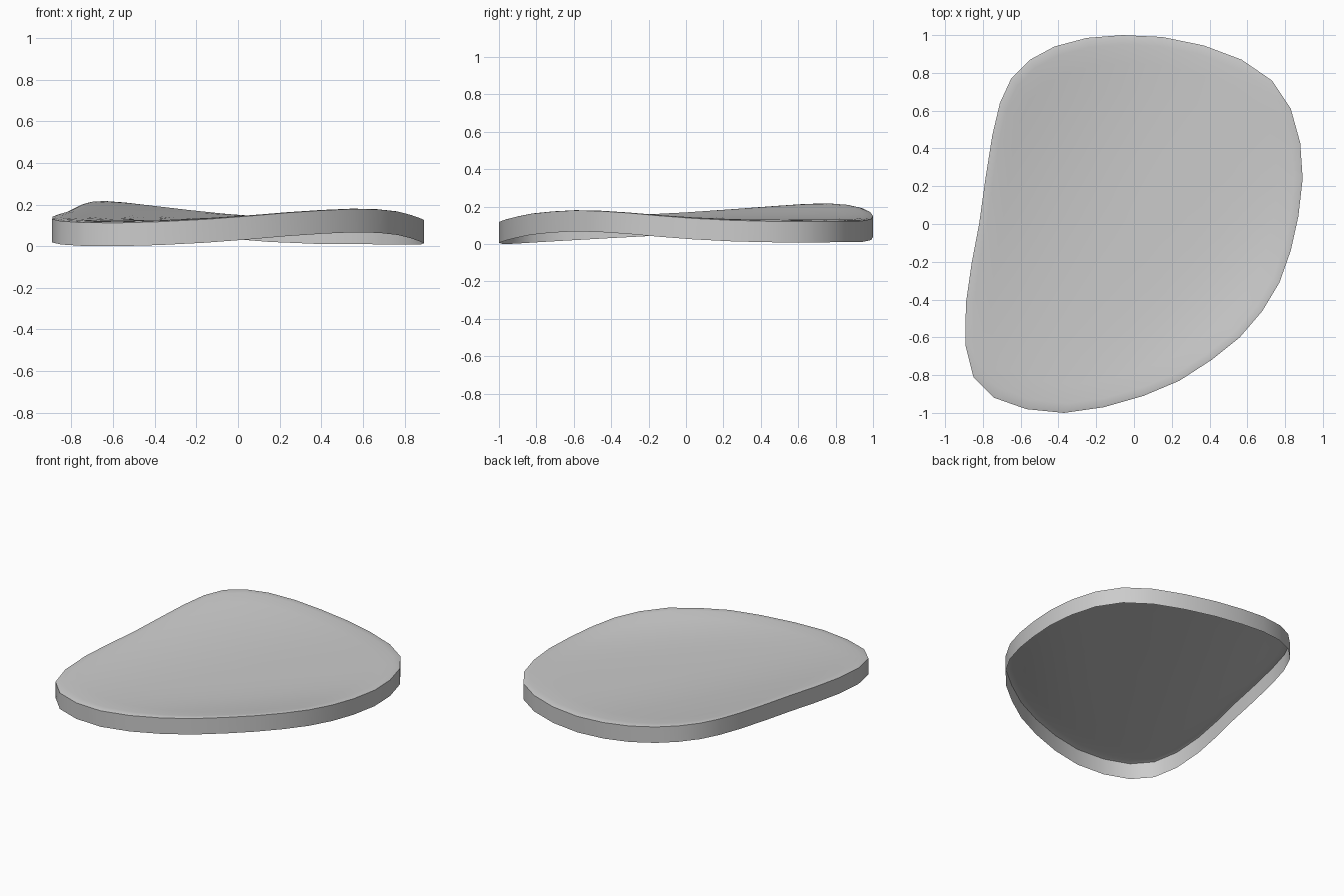
import bpy, bmesh

if "Cube" in bpy.data.objects:
    bpy.data.objects.remove(bpy.data.objects["Cube"])

# Plan outline of the plate, clockwise from the back
OUTLINE = [(-.06, 1), (.15, .99), (.37, .945), (.57, .87), (.73, .76), (.83, .61),
           (.88, .43), (.893, .24), (.87, .04), (.83, -.14), (.77, -.31), (.68, -.46),
           (.56, -.6), (.41, -.72), (.24, -.83), (.05, -.91), (-.16, -.97), (-.37, -1),
           (-.57, -.98), (-.74, -.92), (-.85, -.81), (-.893, -.64), (-.89, -.42),
           (-.86, -.21), (-.82, 0), (-.785, .25), (-.75, .47), (-.71, .64),
           (-.65, .77), (-.55, .87), (-.42, .94), (-.25, .985)]


def bend(x, y):
    """Height of the curved sheet: two opposite flanks curl upwards."""
    right = max(0, (x - y) * .7071)
    left = max(0, -.87 * x + .5 * y)
    return .135 * right ** 3.6 + .106 * left ** 2.3 + .003 + .006 * y


low = min(bend(x, y) for x, y in OUTLINE)
bm = bmesh.new()


def ring(scale, height):
    return [bm.verts.new((x * scale, y * scale, bend(x * scale, y * scale) - low + height))
            for x, y in OUTLINE]


# Skirt, softened rim and curved top; the underside stays open
steps = [(1, 0), (1, .112), (.985, .117), (.95, .121), (.85, .122), (.7, .122),
         (.55, .122), (.4, .122), (.25, .122), (.1, .122)]
rings = [ring(s, h) for s, h in steps]
n = len(OUTLINE)
for a, b in zip(rings, rings[1:]):
    for i in range(n):
        j = (i + 1) % n
        bm.faces.new((a[j], a[i], b[i], b[j]))
centre = bm.verts.new((0, 0, bend(0, 0) - low + .122))
for i in range(n):
    bm.faces.new((rings[-1][(i + 1) % n], rings[-1][i], centre))

mesh = bpy.data.meshes.new("curved_plate")
bm.to_mesh(mesh)
bm.free()
plate = bpy.data.objects.new("curved_plate", mesh)
bpy.context.collection.objects.link(plate)
bpy.context.view_layer.objects.active = plate
plate.select_set(True)
bpy.ops.object.shade_smooth_by_angle(angle=.7)
